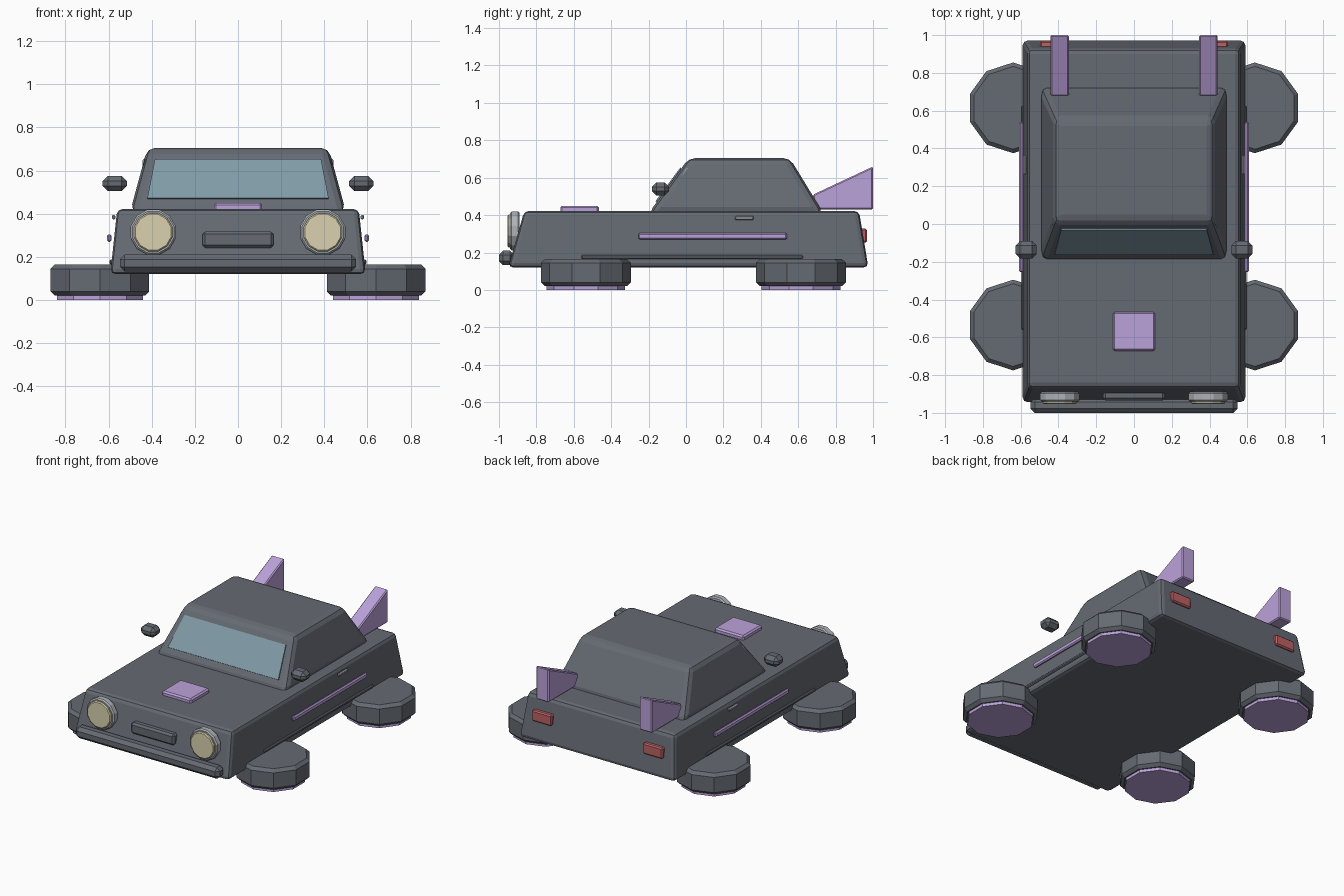
import bpy, bmesh
from math import pi, radians
from mathutils import Matrix

if "Cube" in bpy.data.objects:
    bpy.data.objects.remove(bpy.data.objects["Cube"])


def mat(name, r, g, b):
    m = bpy.data.materials.new(name)
    m.diffuse_color = (r, g, b, 1)
    m.use_nodes = True
    m.node_tree.nodes["Principled BSDF"].inputs["Base Color"].default_value = m.diffuse_color
    return m


DARK = mat("dark_paint", .13, .145, .17)
GLOW = mat("purple", .50, .36, .70)
GLASS = mat("glass", .22, .33, .39)
LENS = mat("lens", .70, .64, .43)
RED = mat("red", .50, .12, .13)
SILVER = mat("silver", .42, .45, .48)


def finish(name, bm, material, bevel=0, segments=1):
    bmesh.ops.recalc_face_normals(bm, faces=bm.faces)
    if bevel:
        # only real corners are bevelled, low-poly facets stay crisp
        edges = [e for e in bm.edges if e.calc_face_angle(0) > radians(50)]
        bmesh.ops.bevel(bm, geom=edges, offset=bevel, segments=segments,
                        profile=.5, affect='EDGES')
    me = bpy.data.meshes.new(name)
    bm.to_mesh(me)
    bm.free()
    me.materials.append(material)
    ob = bpy.data.objects.new(name, me)
    bpy.context.collection.objects.link(ob)
    return ob


def frustum(name, low, high, z0, z1, material, bevel=0, segments=1):
    """low / high are (x0, x1, y0, y1) rectangles at z0 / z1."""
    bm = bmesh.new()
    rings = []
    for (x0, x1, y0, y1), z in ((low, z0), (high, z1)):
        rings.append([bm.verts.new((x, y, z)) for x, y in
                      ((x0, y0), (x1, y0), (x1, y1), (x0, y1))])
    a, b = rings
    bm.faces.new(a)
    bm.faces.new(b)
    for i in range(4):
        j = (i + 1) % 4
        bm.faces.new((a[i], a[j], b[j], b[i]))
    return finish(name, bm, material, bevel, segments)


def box(name, x, y, z, material, bevel=0):
    return frustum(name, (*x, *y), (*x, *y), z[0], z[1], material, bevel)


def disc(name, centre, r, depth, sides, material, bevel=0, forward=False, spin=0):
    bm = bmesh.new()
    m = Matrix.Translation(centre)
    if forward:
        m = m @ Matrix.Rotation(pi / 2, 4, 'X')
    bmesh.ops.create_cone(bm, cap_ends=True, segments=sides, radius1=r, radius2=r,
                          depth=depth, matrix=m @ Matrix.Rotation(spin, 4, 'Z'))
    return finish(name, bm, material, bevel)


def panel(name, pts, thickness=.014):
    bm = bmesh.new()
    bm.faces.new([bm.verts.new(p) for p in pts])
    ob = finish(name, bm, GLASS)
    mod = ob.modifiers.new("thickness", 'SOLIDIFY')
    mod.thickness, mod.offset = thickness, 0
    return ob


def span(s, a, b):
    return tuple(sorted((s * a, s * b)))


# Body and cabin
frustum("body", (-.592, .592, -.95, .975), (-.56, .56, -.865, .925), .12, .422, DARK, .025, 2)
frustum("cabin", (-.50, .50, -.2, .735), (-.42, .42, .015, .555), .41, .705, DARK, .035, 2)

# Windscreen
panel("windscreen", [(-.42, -.158, .47), (.42, -.158, .47), (.385, -.025, .65), (-.385, -.025, .65)])

# Front details
box("grille", (-.165, .165), (-.935, -.88), (.242, .318), DARK, .013)
box("front_bumper", (-.547, .547), (-1.0, -.92), (.132, .21), DARK, .022)
box("hood_scoop", (-.112, .112), (-.672, -.465), (.41, .45), GLOW, .01)

for s, side in ((-1, "left"), (1, "right")):
    # Side windows
    for part, quad in (("front", ((-.085, .475), (.265, .475), (.265, .65), (.0, .65))),
                       ("rear", ((.30, .475), (.612, .475), (.50, .65), (.30, .65)))):
        panel(f"{side}_{part}_window",
              [(s * (.487 - .271 * (z - .42)), y, z) for y, z in quad])

    # Hover wheels with glowing undersides
    for end, y in (("front", -.535), ("rear", .615)):
        disc(f"{side}_{end}_wheel", (s * .64, y, .0925), .24, .145, 10, DARK, .02)
        disc(f"{side}_{end}_glow", (s * .64, y, .0125), .21, .025, 10, GLOW)

    # Headlights
    disc(f"{side}_headlight_rim", (s * .393, -.915, .315), .108, .05, 12, SILVER, .008, True, pi / 12)
    disc(f"{side}_headlight_lens", (s * .393, -.925, .315), .092, .058, 12, LENS, .006, True, pi / 12)

    # Tail lights
    box(f"{side}_tail_light", span(s, .347, .497), (.92, .968), (.253, .328), RED, .008)

    # Trim strips and door handle
    box(f"{side}_glow_strip", span(s, .586, .608), (-.255, .54), (.27, .304), GLOW, .007)
    box(f"{side}_sill_strip", span(s, .575, .596), (-.56, .625), (.165, .187), DARK, .006)
    box(f"{side}_door_handle", span(s, .568, .585), (.262, .362), (.373, .395), SILVER, .006)

    # Mirrors
    box(f"{side}_mirror", span(s, .515, .627), (-.182, -.09), (.505, .575), DARK, .024)

    # Tail fins: side profile pushed across x
    bm = bmesh.new()
    f = bm.faces.new([bm.verts.new((s * .345, y, z)) for y, z in
                      ((.68, .43), (1.0, .43), (1.0, .66), (.68, .51))])
    new = bmesh.ops.extrude_face_region(bm, geom=[f])["geom"]
    bmesh.ops.translate(bm, vec=(s * .097, 0, 0),
                        verts=[v for v in new if isinstance(v, bmesh.types.BMVert)])
    finish(f"{side}_tail_fin", bm, GLOW, .007)
